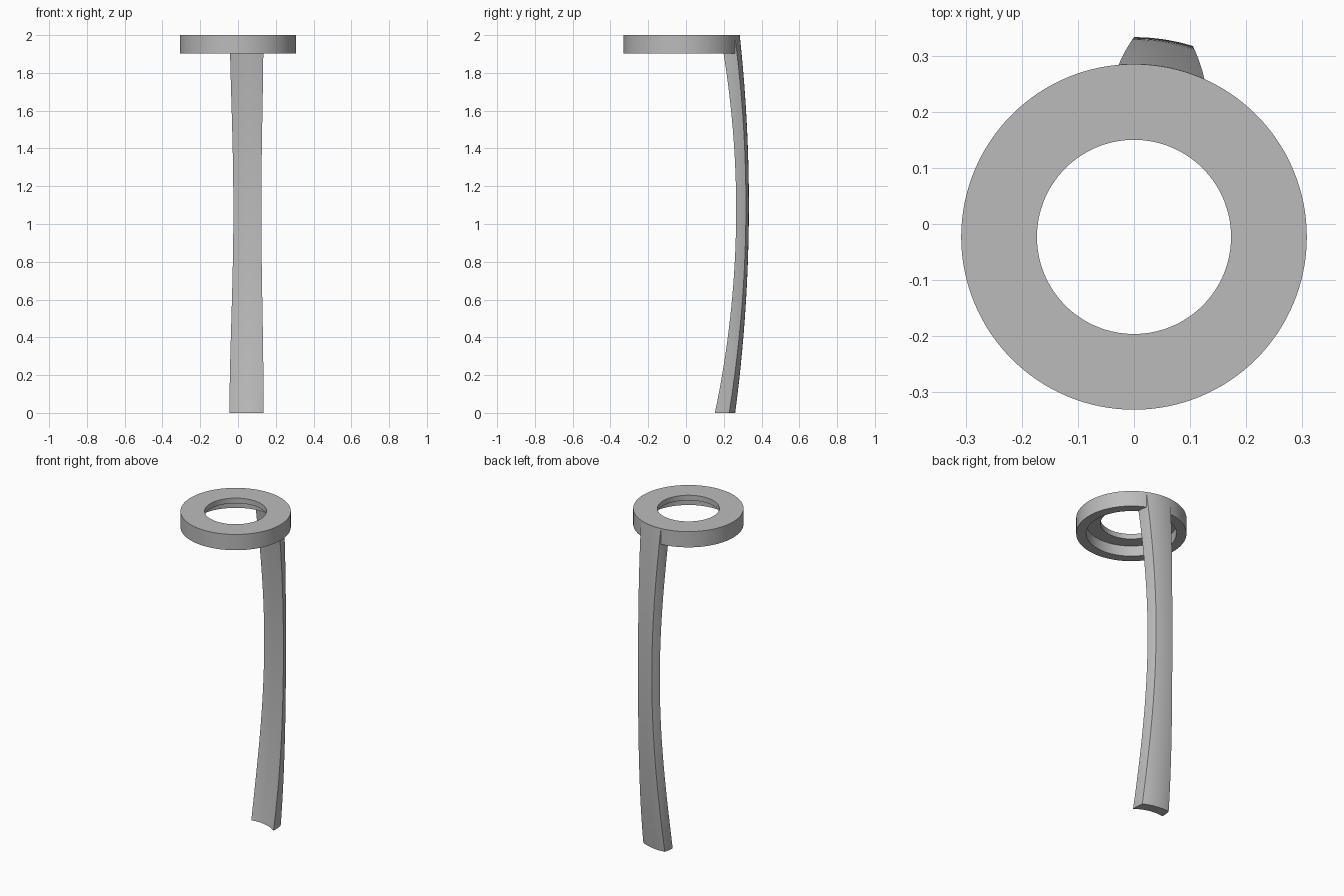
import bpy, bmesh, math

if "Cube" in bpy.data.objects:
    bpy.data.objects.remove(bpy.data.objects["Cube"])

CY = -0.023  # common axis of ring and arm

grey = bpy.data.materials.new("plain grey")
grey.use_nodes = True
colour = (0.5, 0.5, 0.5, 1)
grey.diffuse_color = colour
grey.node_tree.nodes["Principled BSDF"].inputs["Base Color"].default_value = colour


def loft(name, loops, close_ends):
    """Skin a row of closed loops, either capped or joined end to end."""
    bm = bmesh.new()
    rows = [[bm.verts.new(p) for p in loop] for loop in loops]
    n = len(rows[0])
    pairs = list(zip(rows, rows[1:]))
    if close_ends:
        bm.faces.new(rows[0])
        bm.faces.new(rows[-1])
    else:
        pairs.append((rows[-1], rows[0]))
    for a, b in pairs:
        for i in range(n):
            j = (i + 1) % n
            bm.faces.new((a[i], a[j], b[j], b[i]))
    bmesh.ops.recalc_face_normals(bm, faces=bm.faces)
    mesh = bpy.data.meshes.new(name)
    bm.to_mesh(mesh)
    bm.free()
    mesh.materials.append(grey)
    obj = bpy.data.objects.new(name, mesh)
    bpy.context.collection.objects.link(obj)
    bpy.ops.object.select_all(action="DESELECT")
    obj.select_set(True)
    bpy.context.view_layer.objects.active = obj
    bpy.ops.object.shade_smooth_by_angle(angle=math.radians(25))
    return obj


def polar(r, x, z):
    """Point on the circle of radius r behind the axis."""
    return (x, CY + math.sqrt(r * r - x * x), z)


# Ring with a wider recess underneath
profile = [(0.308, 2), (0.308, 1.903), (0.252, 1.903),
           (0.252, 1.968), (0.173, 1.968), (0.173, 2)]
SEG = 128
turns = [2 * math.pi * i / SEG for i in range(SEG)]
loft("top_ring", [[(r * math.cos(a), CY + r * math.sin(a), z) for r, z in profile]
                  for a in turns], False)


# Bowed arm: curved section whose side walls flare toward the inside
def left_edge(r):
    return -0.045 + 0.045 * (max(r - 0.222, 0) / 0.134) ** 2.1


def right_edge(r):
    return 0.135 - 0.03 * (max(r - 0.222, 0) / 0.134) ** 2.6


def arm_section(z):
    outer = 0.356 - 0.06 * (z - 1.1) ** 2
    inner = 0.314 - 0.08 * (z - 1.075) ** 2
    across, deep = 16, 4
    radii = [outer + (inner - outer) * i / deep for i in range(deep + 1)]

    def arc(r):
        a, b = left_edge(r), right_edge(r)
        return [polar(r, a + (b - a) * i / across, z) for i in range(across + 1)]

    right = [polar(r, right_edge(r), z) for r in radii[1:-1]]
    left = [polar(r, left_edge(r), z) for r in radii[-2:0:-1]]
    return arc(outer) + right + arc(inner)[::-1] + left


STEPS = 48
loft("curved_arm", [arm_section(1.995 * i / STEPS) for i in range(STEPS + 1)], True)
